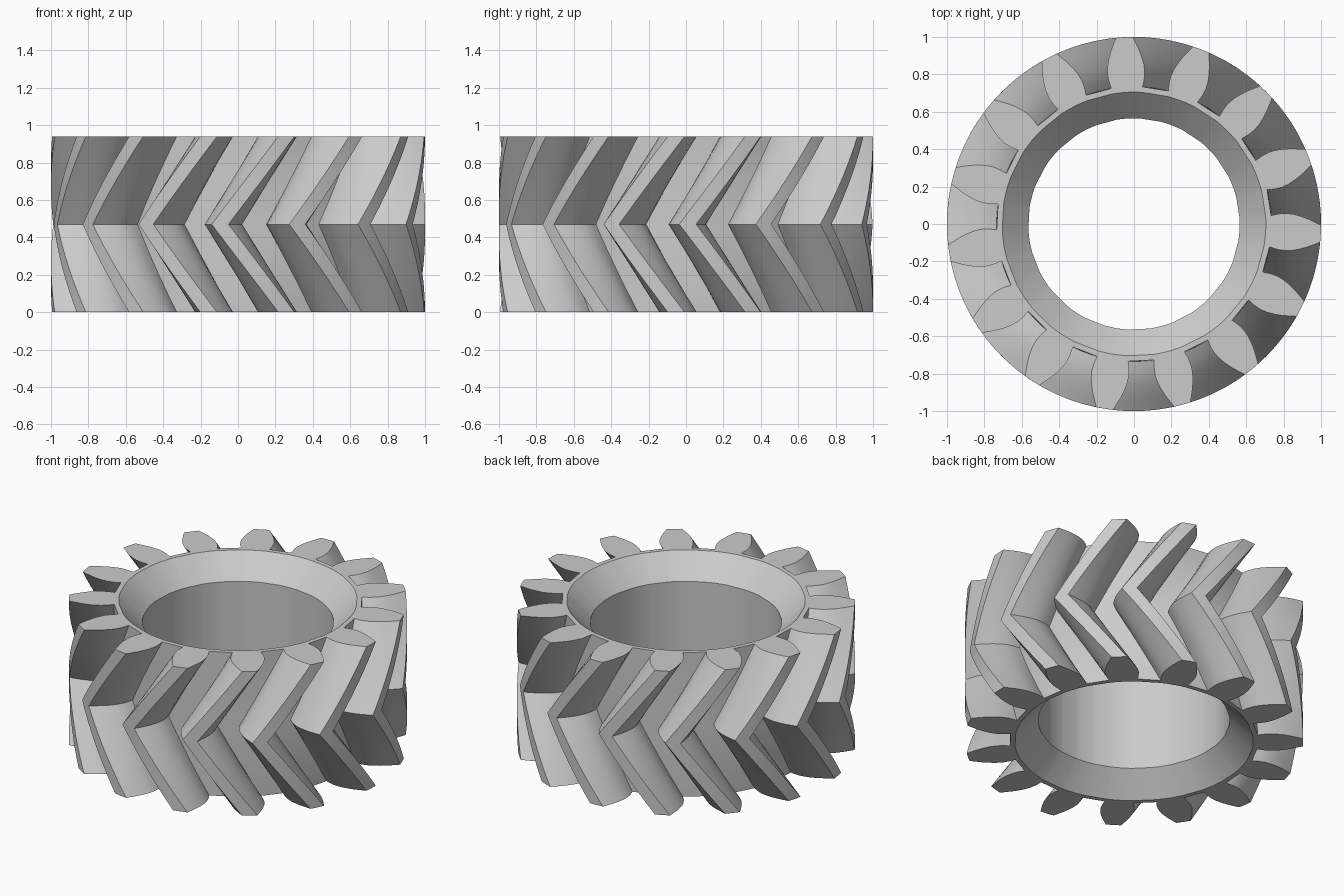
import bpy
import bmesh
from math import radians, sin, cos, atan2, hypot

cube = bpy.data.objects.get("Cube")
if cube:
    bpy.data.objects.remove(cube, do_unlink=True)

TEETH = 15
HEIGHT = 0.94
TWIST = radians(20.5)      # rotation from mid-height to each end
PHASE = radians(-3)        # tooth direction at the two ends
BORE, CHAMFER = 0.565, 0.14
STEPS = 10                 # slices in each half of the herringbone

# Half tooth: distance from the axis, half width
FLANK = [(0.73, 0.084), (0.77, 0.095), (0.81, 0.1), (0.85, 0.097),
         (0.89, 0.088), (0.93, 0.075), (0.97, 0.058), (0.999, 0.045)]
tooth = ([(hypot(r, w), -atan2(w, r)) for r, w in FLANK] + [(1.0, 0.0)]
         + [(hypot(r, w), atan2(w, r)) for r, w in reversed(FLANK)])
neck = tooth[-1][1]
last = len(tooth) - 1

bm = bmesh.new()


def add_ring(z, turn, radius=None):
    """One closed loop: the toothed outline, or a plain circle of given radius."""
    ring = []
    for t in range(TEETH):
        centre = PHASE + turn + radians(360 / TEETH * t)
        for i, (r, a) in enumerate(tooth):
            if radius:
                r, a = radius, neck * (2 * i / last - 1)
            ring.append(bm.verts.new((r * cos(centre + a), r * sin(centre + a), z)))
    return ring


# Lower chamfer, toothed outside, upper chamfer
rings = [add_ring(CHAMFER, 0, BORE), add_ring(0, 0, BORE + CHAMFER)]
for s in range(2 * STEPS + 1):
    rise = s / STEPS - 1
    rings.append(add_ring(HEIGHT * s / (2 * STEPS), TWIST * (abs(rise) - 1)))
rings += [add_ring(HEIGHT, 0, BORE + CHAMFER), add_ring(HEIGHT - CHAMFER, 0, BORE)]

# Skin the loops; the last joins the first to form the bore wall
for k, low in enumerate(rings):
    high = rings[(k + 1) % len(rings)]
    for i in range(len(low)):
        j = (i + 1) % len(low)
        bm.faces.new((low[i], low[j], high[j], high[i]))
bmesh.ops.recalc_face_normals(bm, faces=bm.faces)

mesh = bpy.data.meshes.new("herringbone_gear")
bm.to_mesh(mesh)
bm.free()
gear = bpy.data.objects.new("herringbone_gear", mesh)
bpy.context.collection.objects.link(gear)

# Plain grey metal
grey = bpy.data.materials.new("light_grey")
grey.use_nodes = True
colour = (0.6, 0.6, 0.6, 1)
grey.diffuse_color = colour
grey.node_tree.nodes["Principled BSDF"].inputs["Base Color"].default_value = colour
mesh.materials.append(grey)

# Smooth flanks and bore, crisp edges
bpy.ops.object.select_all(action="DESELECT")
gear.select_set(True)
bpy.context.view_layer.objects.active = gear
bpy.ops.object.shade_smooth_by_angle(angle=radians(25))
